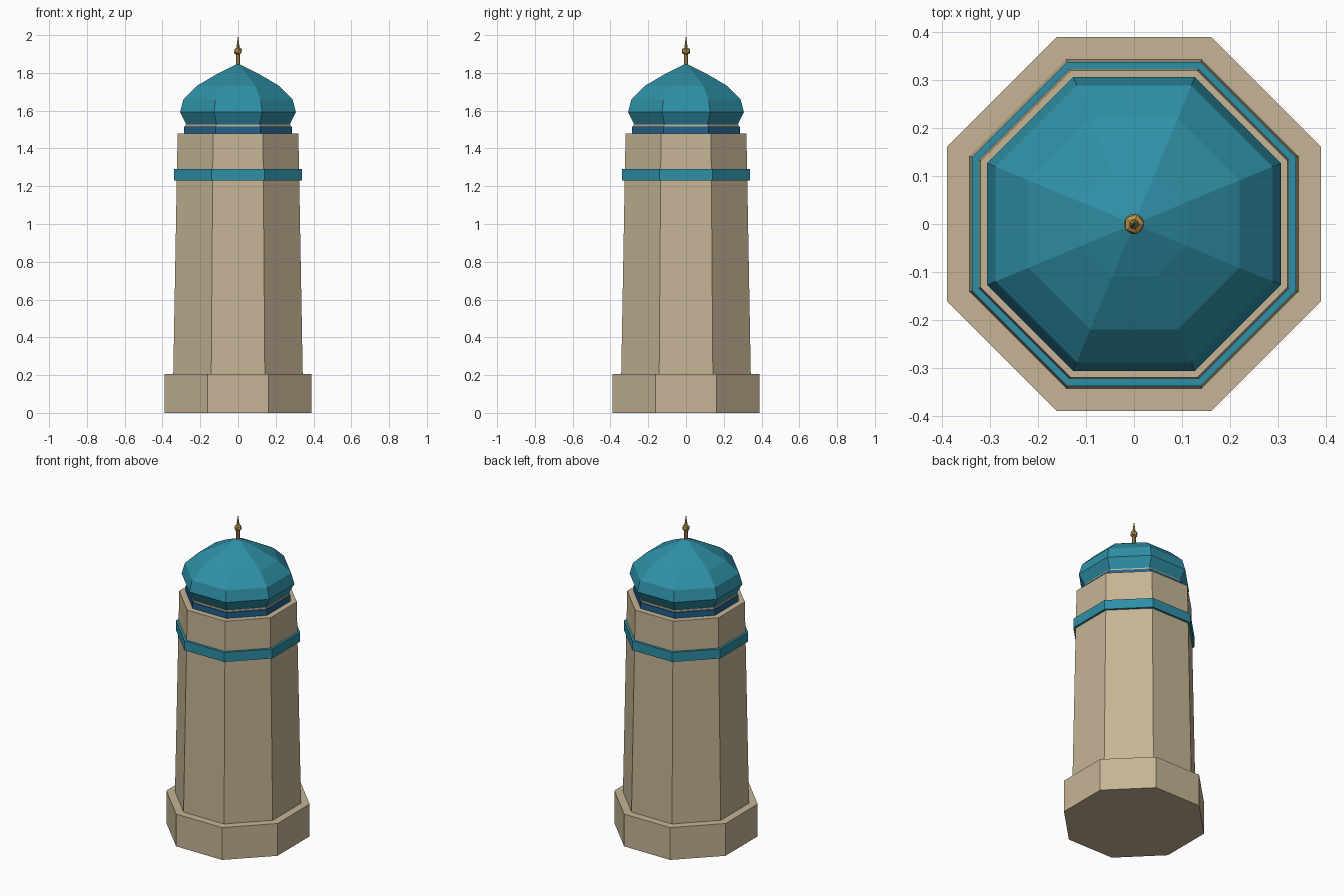
import bpy
import math

cube = bpy.data.objects.get("Cube")
if cube:
    bpy.data.objects.remove(cube, do_unlink=True)


def material(name, rgb):
    m = bpy.data.materials.new(name)
    m.use_nodes = True
    m.diffuse_color = (*rgb, 1)
    bsdf = next(n for n in m.node_tree.nodes if n.type == 'BSDF_PRINCIPLED')
    bsdf.inputs["Base Color"].default_value = (*rgb, 1)
    return m


sandstone = material("sandstone", (0.56, 0.46, 0.30))
turquoise = material("turquoise", (0.028, 0.275, 0.38))
deep_blue = material("deep blue", (0.016, 0.12, 0.27))
gold = material("gold", (0.50, 0.32, 0.09))


def turned(name, profile, mat, sides=8):
    """Stack polygon rings given as (half width across flats, height); zero width makes a tip."""
    verts, rings = [], []
    for width, z in profile:
        start = len(verts)
        if width == 0:
            verts.append((0, 0, z))
            rings.append([start] * sides)
            continue
        radius = width / math.cos(math.pi / sides)
        for i in range(sides):
            a = 2 * math.pi * (i + 0.5) / sides
            verts.append((radius * math.cos(a), radius * math.sin(a), z))
        rings.append(list(range(start, start + sides)))
    faces = [rings[0][::-1]]
    for low, high in zip(rings, rings[1:]):
        for i in range(sides):
            j = (i + 1) % sides
            face = [low[i], low[j], high[j], high[i]]
            faces.append(list(dict.fromkeys(face)))
    if profile[-1][0] > 0:
        faces.append(rings[-1])
    mesh = bpy.data.meshes.new(name)
    mesh.from_pydata(verts, [], faces)
    mesh.materials.append(mat)
    obj = bpy.data.objects.new(name, mesh)
    bpy.context.collection.objects.link(obj)
    return obj


# Masonry tower
turned("plinth", [(0.39, 0), (0.39, 0.205)], sandstone)
turned("shaft", [(0.343, 0.205), (0.32, 1.48)], sandstone)
turned("tile_band", [(0.338, 1.23), (0.338, 1.29)], turquoise)

# Drum and its tiled collar
turned("drum", [(0.278, 1.48), (0.278, 1.528)], sandstone)
turned("drum_collar", [(0.285, 1.48), (0.285, 1.517)], deep_blue)

# Bulbous dome
turned("dome", [(0.274, 1.526), (0.307, 1.592), (0.289, 1.66),
                (0.22, 1.73), (0.11, 1.795), (0, 1.85)], turquoise)

# Finial
turned("finial_rod", [(0.01, 1.835), (0.01, 1.915)], gold)
bpy.ops.mesh.primitive_ico_sphere_add(subdivisions=1, radius=0.024, location=(0, 0, 1.915))
ball = bpy.context.object
ball.name = "finial_ball"
ball.data.materials.append(gold)
turned("finial_spike", [(0.01, 1.925), (0, 2.0)], gold)
